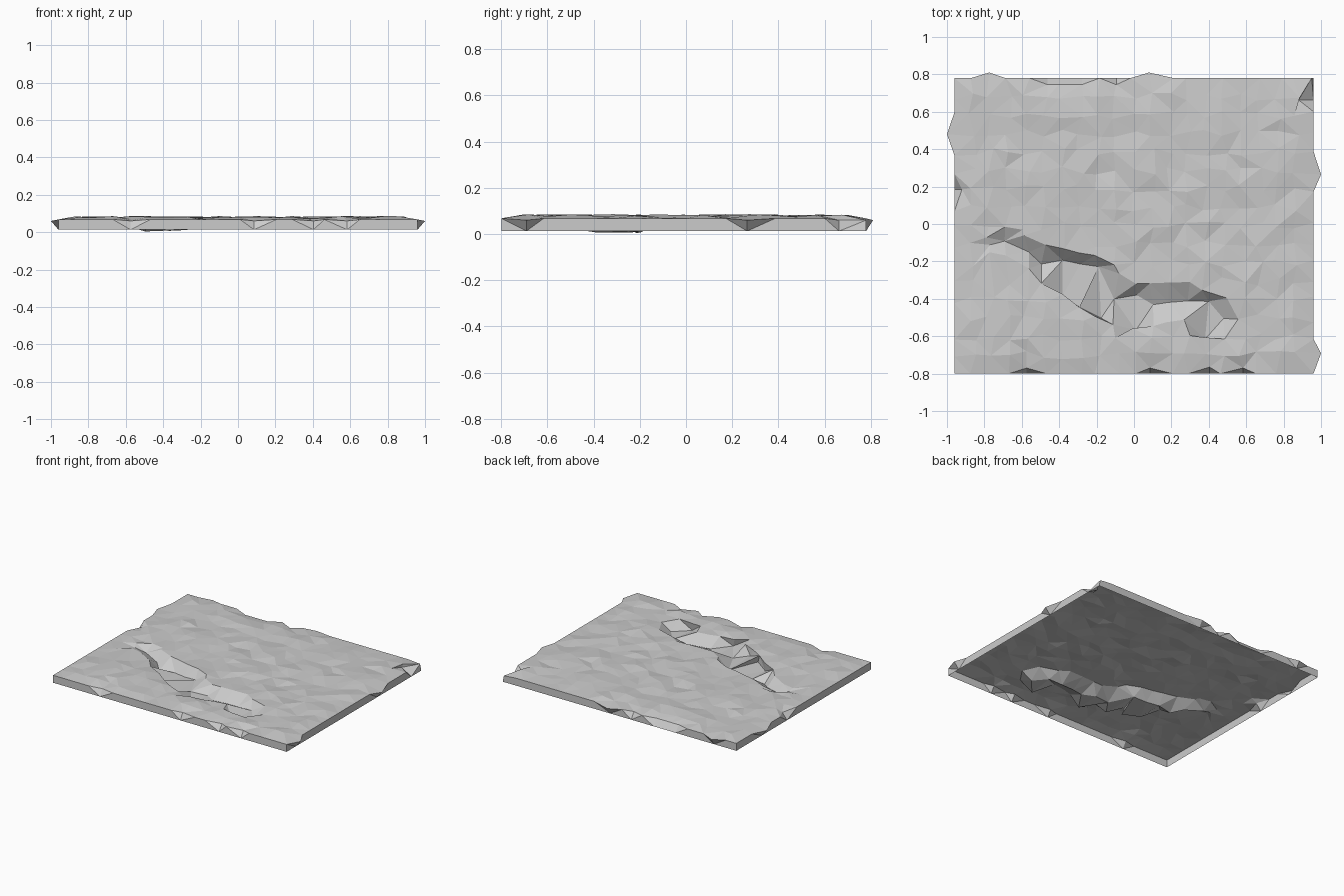
import bpy
import bmesh
import random

cube = bpy.data.objects.get("Cube")
if cube:
    bpy.data.objects.remove(cube, do_unlink=True)

random.seed(7)
COLS, ROWS = 20, 16
X0, X1, Y0, Y1 = -0.96, 0.96, -0.8, 0.78

stone = bpy.data.materials.new("grey stone")
stone.use_nodes = True
grey = (0.6, 0.6, 0.6, 1)
stone.diffuse_color = grey
stone.node_tree.nodes["Principled BSDF"].inputs["Base Color"].default_value = grey

# Crack outline: (x, back rim y, front lip y, floor z)
CRACK = [(-0.77, -0.08, -0.15, 0.06), (-0.68, -0.01, -0.16, 0.035),
         (-0.45, -0.12, -0.33, 0.0), (-0.2, -0.17, -0.5, 0.015),
         (0.0, -0.32, -0.56, 0.015), (0.3, -0.31, -0.51, 0.015),
         (0.42, -0.36, -0.62, 0.015), (0.58, -0.5, -0.6, 0.03)]

# Chips and bulges along the upper rim: (x, y, dx, dy)
CHIPS = [(-0.96, 0.48, -0.04, 0), (-0.96, 0.21, 0.04, 0),
         (0.96, 0.31, 0.04, 0), (0.96, -0.67, 0.04, 0),
         (-0.8, 0.78, 0, 0.03), (0.1, 0.78, 0, 0.03),
         (0.96, 0.68, -0.08, 0), (0.96, 0.78, -0.01, 0),
         (-0.5, 0.78, 0, -0.035), (-0.4, 0.78, 0, -0.035),
         (-0.3, 0.78, 0, -0.035), (-0.1, 0.78, 0, -0.035),
         (-0.56, -0.8, 0, 0.03), (0.08, -0.8, 0, 0.03),
         (0.43, -0.8, 0, 0.035), (0.53, -0.8, 0, 0.03)]


def crack_at(x):
    for a, b in zip(CRACK, CRACK[1:]):
        if a[0] <= x <= b[0]:
            t = (x - a[0]) / (b[0] - a[0])
            return [p + (q - p) * t for p, q in zip(a, b)][1:]
    return None


def row_near(y):
    return round((y - Y0) / (Y1 - Y0) * ROWS)


# Uneven slab top
bm = bmesh.new()
grid = []
for i in range(COLS + 1):
    column = []
    for j in range(ROWS + 1):
        x = X0 + (X1 - X0) * i / COLS
        y = Y0 + (Y1 - Y0) * j / ROWS
        side, end = i in (0, COLS), j in (0, ROWS)
        z = 0.068
        if not (side or end):
            z = random.uniform(0.069, 0.086)
        if not side:
            x += random.uniform(-0.022, 0.022)
        if not end:
            y += random.uniform(-0.022, 0.022)
        column.append(bm.verts.new((x, y, z)))
    grid.append(column)

# Sunken crack with a steep back wall and an overhanging front lip
for column in grid[1:-1]:
    span = crack_at(column[0].co.x)
    if not span:
        continue
    back, front, floor = span
    top, low = row_near(back), row_near(front)
    low = min(low, top - 2)
    column[top].co.y, column[top].co.z = back, 0.076
    column[low].co.y, column[low].co.z = front, 0.073
    for j in range(low + 1, top):
        t = (j - low - 1) / max(1, top - low - 2)
        column[j].co.y = (front - 0.01) * (1 - t) + (back - 0.06) * t
        column[j].co.z = floor + random.uniform(0, 0.008)
    if top - low == 2:
        column[low + 1].co.y = (back + front) / 2

for a, b in zip(grid, grid[1:]):
    for j in range(ROWS):
        bm.faces.new((a[j], b[j], b[j + 1], a[j + 1]))

# Side skirt, open underneath
rim = ([c[0] for c in grid] + grid[-1][1:]
       + [c[-1] for c in reversed(grid[:-1])] + grid[0][-2:0:-1])
foot = [bm.verts.new((v.co.x, v.co.y, 0.013)) for v in rim]
for k in range(len(rim)):
    n = (k + 1) % len(rim)
    bm.faces.new((rim[k], foot[k], foot[n], rim[n]))

# Chipped rim
for x, y, dx, dy in CHIPS:
    v = min(rim, key=lambda r: (r.co.x - x) ** 2 + (r.co.y - y) ** 2)
    v.co.x += dx
    v.co.y += dy
    v.co.z -= 0.008

bmesh.ops.triangulate(bm, faces=[f for f in bm.faces if abs(f.normal.z) < 0.9])
bmesh.ops.recalc_face_normals(bm, faces=bm.faces)
if sum(f.normal.z for f in bm.faces) < 0:
    bmesh.ops.reverse_faces(bm, faces=bm.faces)
mesh = bpy.data.meshes.new("stone_slab")
bm.to_mesh(mesh)
bm.free()
mesh.materials.append(stone)
slab = bpy.data.objects.new("stone_slab", mesh)
bpy.context.collection.objects.link(slab)
